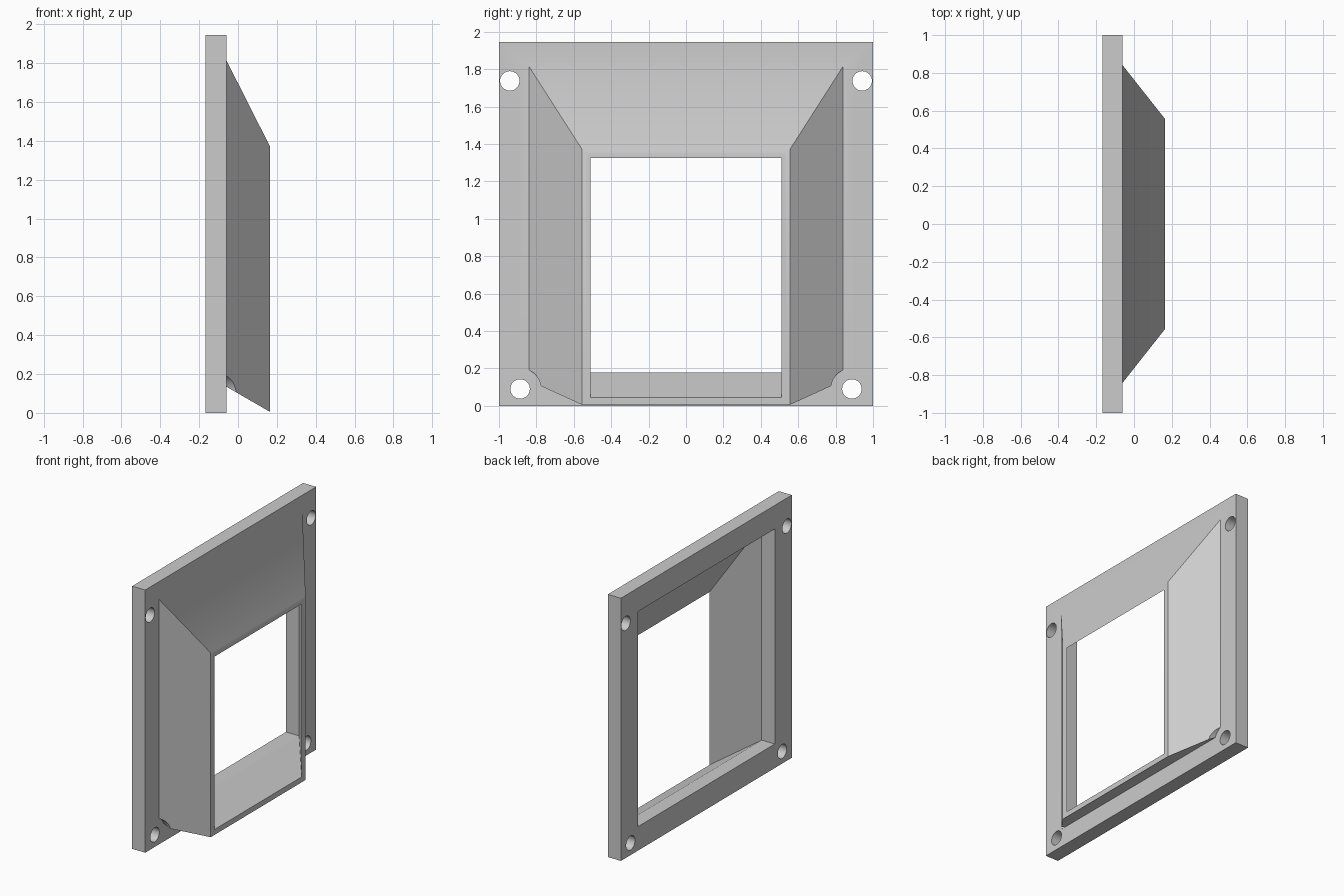
import bpy, bmesh, math
from mathutils import Matrix

cube = bpy.data.objects.get("Cube")
if cube:
    bpy.data.objects.remove(cube, do_unlink=True)

BACK, FACE, TIP = -0.167, -0.06, 0.165   # plate back, plate front, hood mouth

grey = bpy.data.materials.new("plain grey")
grey.use_nodes = True
colour = (0.6, 0.6, 0.6, 1)
grey.diffuse_color = colour
grey.node_tree.nodes["Principled BSDF"].inputs["Base Color"].default_value = colour


def make_object(name, bm):
    bmesh.ops.recalc_face_normals(bm, faces=bm.faces[:])
    mesh = bpy.data.meshes.new(name)
    bm.to_mesh(mesh)
    bm.free()
    mesh.materials.append(grey)
    obj = bpy.data.objects.new(name, mesh)
    bpy.context.collection.objects.link(obj)
    return obj


def cylinder_cutter(name, y, z, radius, x0, x1):
    bm = bmesh.new()
    place = Matrix.Translation(((x0 + x1) / 2, y, z)) @ Matrix.Rotation(math.pi / 2, 4, 'Y')
    bmesh.ops.create_cone(bm, cap_ends=True, segments=48, radius1=radius,
                          radius2=radius, depth=x1 - x0, matrix=place)
    obj = make_object(name, bm)
    obj.hide_render = True
    return obj


# Flanged hood: rectangular rings (x, half width, bottom, top) joined in a closed loop
rings = [
    (BACK, 1.0, 0.0, 1.945),
    (FACE, 1.0, 0.0, 1.945),
    (FACE, 0.84, 0.135, 1.815),
    (TIP, 0.555, 0.005, 1.37),
    (TIP, 0.51, 0.045, 1.325),
    (FACE, 0.80, 0.178, 1.77),
    (BACK, 0.80, 0.178, 1.77),
]
bm = bmesh.new()
loops = [[bm.verts.new((x, y, z)) for y, z in ((-w, lo), (w, lo), (w, hi), (-w, hi))]
         for x, w, lo, hi in rings]
for a, b in zip(loops, loops[1:] + loops[:1]):
    for i in range(4):
        j = (i + 1) % 4
        bm.faces.new((a[i], a[j], b[j], b[i]))
hood = make_object("flanged_hood", bm)

# Screw holes through the plate and screw head clearance at the lower hood corners
cutters = []
for side in (-1, 1):
    cutters += [
        cylinder_cutter("upper_hole", side * 0.942, 1.737, 0.052, BACK - 0.1, FACE + 0.1),
        cylinder_cutter("lower_hole", side * 0.887, 0.09, 0.052, BACK - 0.1, FACE + 0.1),
        cylinder_cutter("head_clearance", side * 0.887, 0.09, 0.112, FACE + 0.0005, TIP + 0.1),
    ]

bpy.ops.object.select_all(action='DESELECT')
bpy.context.view_layer.objects.active = hood
hood.select_set(True)
for cutter in cutters:
    mod = hood.modifiers.new("cut", 'BOOLEAN')
    mod.operation = 'DIFFERENCE'
    mod.solver = 'EXACT'
    mod.object = cutter
    bpy.ops.object.modifier_apply(modifier=mod.name)
for cutter in cutters:
    bpy.data.objects.remove(cutter, do_unlink=True)

bpy.ops.object.shade_smooth_by_angle(angle=math.radians(30))
